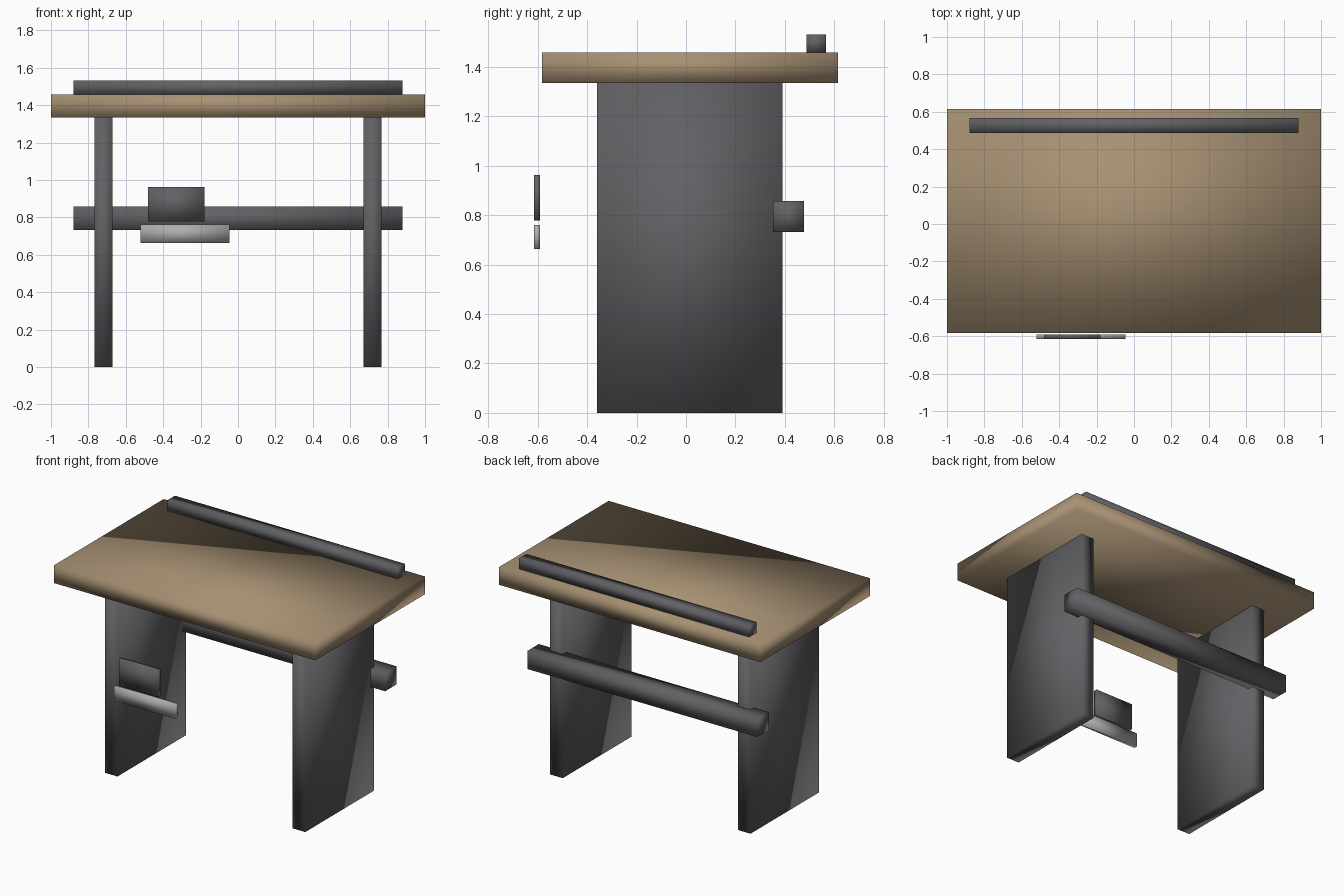
import bpy

if "Cube" in bpy.data.objects:
    bpy.data.objects.remove(bpy.data.objects["Cube"])


def material(name, rgb):
    mat = bpy.data.materials.new(name)
    mat.diffuse_color = (*rgb, 1)
    mat.use_nodes = True
    mat.node_tree.nodes["Principled BSDF"].inputs["Base Color"].default_value = mat.diffuse_color
    return mat


wood = material("wood", (0.38, 0.28, 0.17))
dark_metal = material("dark_metal", (0.12, 0.12, 0.13))
light_metal = material("light_metal", (0.42, 0.42, 0.42))


def box(name, x, y, z, mat):
    """Smooth-shaded box spanning the given (min, max) ranges."""
    spans = (x, y, z)
    bpy.ops.mesh.primitive_cube_add(size=1, location=[(a + b) / 2 for a, b in spans])
    obj = bpy.context.object
    obj.name = name
    obj.scale = [b - a for a, b in spans]
    bpy.ops.object.transform_apply(location=False, rotation=False, scale=True)
    bpy.ops.object.shade_smooth()
    obj.data.materials.append(mat)
    return obj


# Desk top and the rail along its back edge
box("desk_top", (-1, 1), (-0.583, 0.615), (1.335, 1.458), wood)
box("top_rail", (-0.88, 0.88), (0.487, 0.567), (1.458, 1.532), dark_metal)

# Slab legs, one per side
for side, sign in (("left", -1), ("right", 1)):
    x = sorted((sign * 0.67, sign * 0.767))
    box(f"{side}_leg", x, (-0.36, 0.39), (0, 1.335), dark_metal)

# Rear crossbar, let into the back edges of the legs
box("rear_crossbar", (-0.88, 0.88), (0.352, 0.477), (0.732, 0.857), dark_metal)

# Thin front panel with the pale strip below it
box("front_panel", (-0.48, -0.18), (-0.615, -0.59), (0.778, 0.962), dark_metal)
box("front_strip", (-0.52, -0.045), (-0.615, -0.59), (0.663, 0.761), light_metal)
